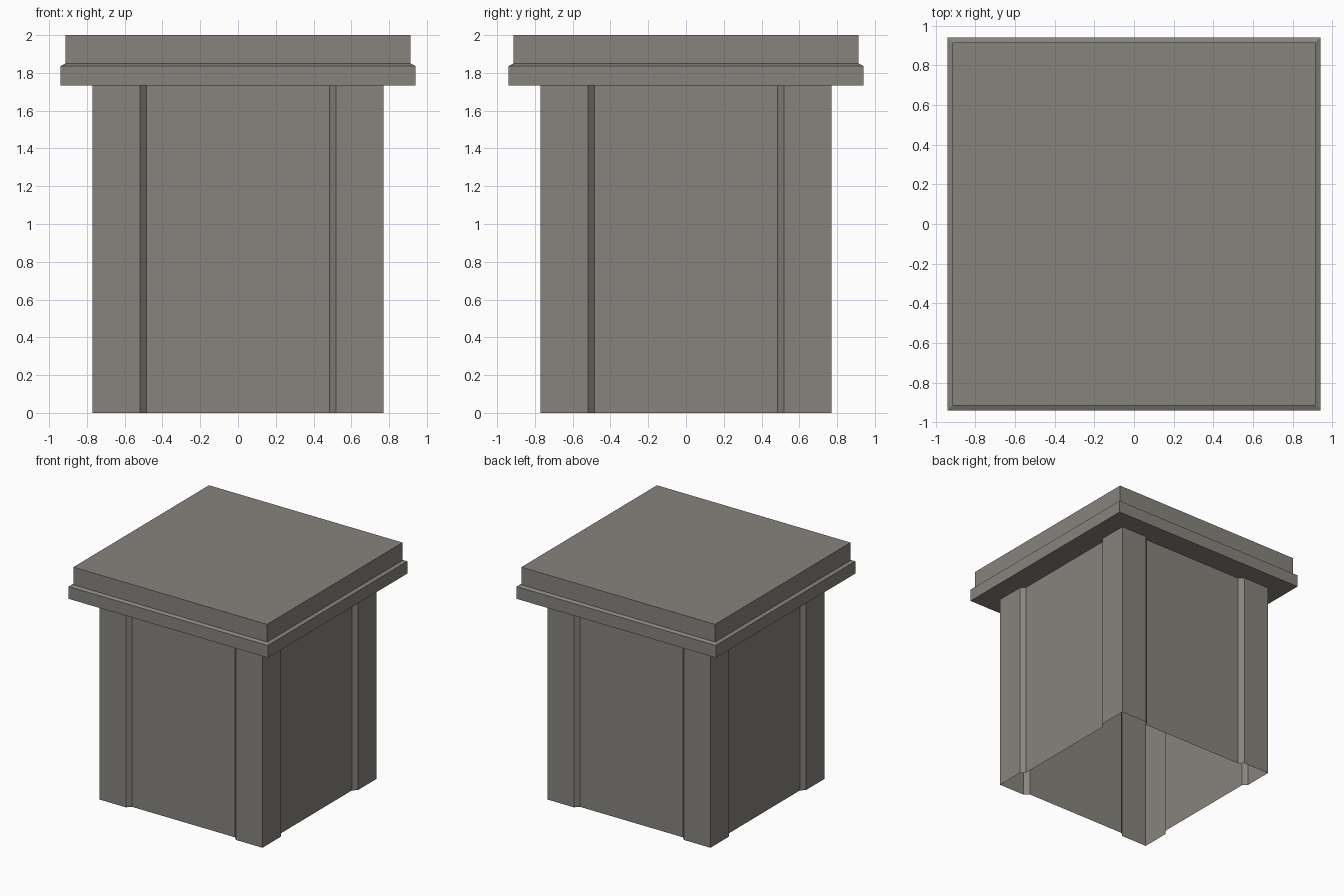
import bpy
import bmesh

if "Cube" in bpy.data.objects:
    bpy.data.objects.remove(bpy.data.objects["Cube"])

# One flat stone colour
stone = bpy.data.materials.new("warm grey stone")
stone.diffuse_color = (0.245, 0.23, 0.207, 1.0)
stone.use_nodes = True
stone.node_tree.nodes["Principled BSDF"].inputs["Base Color"].default_value = stone.diffuse_color


def loft(name, rings, cap_bottom, cap_top):
    """Skin a stack of equal-length rings, given as (outline, z)."""
    bm = bmesh.new()
    loops = [[bm.verts.new((x, y, z)) for x, y in outline] for outline, z in rings]
    for low, high in zip(loops, loops[1:]):
        n = len(low)
        for i in range(n):
            j = (i + 1) % n
            bm.faces.new((low[i], low[j], high[j], high[i]))
    if cap_bottom:
        bm.faces.new(loops[0][::-1])
    if cap_top:
        bm.faces.new(loops[-1])
    mesh = bpy.data.meshes.new(name)
    bm.to_mesh(mesh)
    bm.free()
    mesh.materials.append(stone)
    obj = bpy.data.objects.new(name, mesh)
    bpy.context.collection.objects.link(obj)
    return obj


def square(r):
    return [(-r, -r), (r, -r), (r, r), (-r, r)]


# Column: corner piers with a bevel-edged recessed panel on each side, open below
R, PIER, PANEL, DEPTH = 0.77, 0.52, 0.485, 0.035
side = [(-R, -R), (-PIER, -R), (-PANEL, -R + DEPTH),
        (PANEL, -R + DEPTH), (PIER, -R)]
outline = []
for _ in range(4):
    outline += side
    side = [(-y, x) for x, y in side]
loft("column_shaft", [(outline, 0.0), (outline, 1.732)], False, False)

# Cap: wide lower band, small sloped ledge, and upper slab
loft("cap", [(square(0.94), 1.732), (square(0.94), 1.837),
             (square(0.914), 1.849), (square(0.914), 2.0)], True, True)
